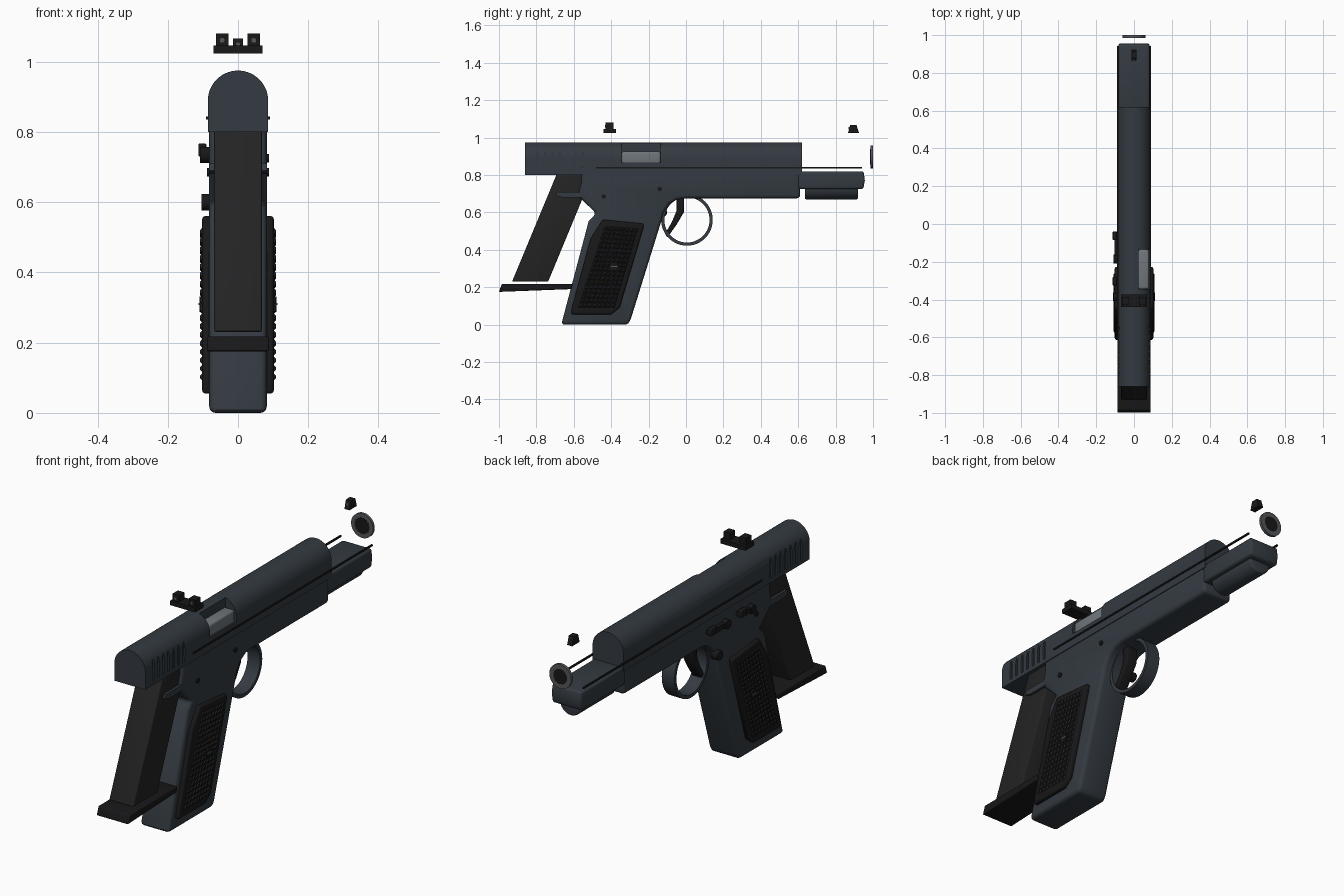
import bpy, bmesh, math
from mathutils import Vector

if "Cube" in bpy.data.objects:
    bpy.data.objects.remove(bpy.data.objects["Cube"])


def material(name, rgb):
    m = bpy.data.materials.new(name)
    m.diffuse_color = (*rgb, 1)
    m.use_nodes = True
    m.node_tree.nodes["Principled BSDF"].inputs["Base Color"].default_value = m.diffuse_color
    return m


BLUED = material("blued_steel", (0.034, 0.043, 0.053))
DARK = material("magazine_black", (0.017, 0.017, 0.017))
BLACK = material("matte_black", (0.009, 0.009, 0.010))
STEEL = material("bare_steel", (0.16, 0.18, 0.20))
RING = material("muzzle_grey", (0.09, 0.095, 0.10))


def finish(name, bm, mat, bevel=0, segments=3):
    bmesh.ops.recalc_face_normals(bm, faces=bm.faces[:])
    me = bpy.data.meshes.new(name)
    bm.to_mesh(me)
    bm.free()
    ob = bpy.data.objects.new(name, me)
    bpy.context.collection.objects.link(ob)
    if mat:
        me.materials.append(mat)
    bpy.ops.object.select_all(action='DESELECT')
    bpy.context.view_layer.objects.active = ob
    ob.select_set(True)
    if bevel:
        b = ob.modifiers.new("bevel", 'BEVEL')
        b.width, b.segments, b.angle_limit = bevel, segments, math.radians(40)
        bpy.ops.object.modifier_apply(modifier="bevel")
    bpy.ops.object.shade_smooth_by_angle(angle=math.radians(35))
    return ob


def add_prism(bm, pts, a, b, axis='x'):
    """Extrude an outline: (y, z) points along x, or (x, z) points along y."""
    put = (lambda p, t: (t, p[0], p[1])) if axis == 'x' else (lambda p, t: (p[0], t, p[1]))
    lo = [bm.verts.new(put(p, a)) for p in pts]
    hi = [bm.verts.new(put(p, b)) for p in pts]
    bm.faces.new(lo)
    bm.faces.new(hi[::-1])
    n = len(pts)
    for i in range(n):
        bm.faces.new((lo[i], lo[(i + 1) % n], hi[(i + 1) % n], hi[i]))


def prism(name, pts, a, b, mat, bevel=0, axis='x', segments=3):
    bm = bmesh.new()
    add_prism(bm, pts, a, b, axis)
    return finish(name, bm, mat, bevel, segments)


def rect(u0, u1, v0, v1):
    return [(u0, v0), (u1, v0), (u1, v1), (u0, v1)]


def circle(u, v, r, n=32, start=0, sweep=2 * math.pi):
    full = abs(sweep - 2 * math.pi) < 1e-6
    return [(u + r * math.cos(start + sweep * i / (n if full else n - 1)),
             v + r * math.sin(start + sweep * i / (n if full else n - 1))) for i in range(n)]


def annulus(name, u, v, r_out, r_in, a, b, mat, axis='x', n=48):
    bm = bmesh.new()
    put = (lambda p, t: (t, p[0], p[1])) if axis == 'x' else (lambda p, t: (p[0], t, p[1]))
    loops = [[bm.verts.new(put(p, t)) for p in circle(u, v, r, n)]
             for r, t in ((r_out, a), (r_out, b), (r_in, b), (r_in, a))]
    for k in range(4):
        A, B = loops[k], loops[(k + 1) % 4]
        for i in range(n):
            j = (i + 1) % n
            bm.faces.new((A[i], A[j], B[j], B[i]))
    return finish(name, bm, mat)


def cut(target, bm):
    cutter = finish("cutter", bm, None)
    cutter.hide_render = True
    bpy.context.view_layer.objects.active = target
    m = target.modifiers.new("cut", 'BOOLEAN')
    m.operation, m.solver, m.object = 'DIFFERENCE', 'EXACT', cutter
    bpy.ops.object.modifier_apply(modifier="cut")
    bpy.data.objects.remove(cutter)


# slide: round-topped bar with ejection port and rear serrations
arch = [(-0.086, 0.80), (0.086, 0.80)] + circle(0, 0.889, 0.086, 29, 0, math.pi)
slide = prism("slide", arch, -0.86, 0.62, BLUED, axis='y')
bm = bmesh.new()
add_prism(bm, rect(-0.345, -0.135, 0.866, 1.05), 0.025, 0.15)
cut(slide, bm)
bm = bmesh.new()
for s in (-1, 1):
    for i in range(7):
        y = -0.80 + i * 0.04
        add_prism(bm, rect(y, y + 0.014, 0.82, 0.93), s * 0.078, s * 0.12)
cut(slide, bm)
bpy.context.view_layer.objects.active = slide
slide.select_set(True)
bpy.ops.object.shade_smooth_by_angle(angle=math.radians(35))
prism("chamber_block", rect(-0.344, -0.136, 0.86, 0.925), 0.02, 0.079, STEEL, 0.01)

# frame with grip
frame = [(-0.56, 0.86), (-0.56, 0.76), (-0.58, 0.69), (-0.48, 0.595), (-0.52, 0.555),
         (-0.667, 0.0), (-0.31, 0.0), (-0.295, 0.03), (-0.13, 0.56), (-0.12, 0.60),
         (-0.09, 0.645), (-0.05, 0.668), (0.0, 0.675), (0.61, 0.675), (0.61, 0.86)]
prism("frame", frame, -0.082, 0.082, BLUED, 0.018)
nose = [(0.60, 0.725), (0.948, 0.725), (0.956, 0.77), (0.95, 0.82), (0.60, 0.82)]
prism("frame_nose", nose, -0.083, 0.083, BLUED, 0.012)
prism("dust_cover", circle(0, 0.73, 0.06), 0.635, 0.92, BLUED, 0.008, axis='y')

# trigger and guard
annulus("trigger_guard", 0.005, 0.56, 0.138, 0.121, -0.035, 0.035, BLUED)
trigger = [(-0.05, 0.69), (-0.01, 0.69), (-0.012, 0.60), (-0.05, 0.535), (-0.10, 0.465),
           (-0.112, 0.485), (-0.075, 0.55), (-0.05, 0.61)]
prism("trigger", trigger, -0.028, 0.028, BLACK, 0.006)

# magazine, partly withdrawn behind the grip
prism("magazine", [(-0.93, 0.23), (-0.737, 0.23), (-0.495, 0.815), (-0.687, 0.815)],
      -0.068, 0.068, DARK, 0.006)
prism("magazine_base", [(-1.0, 0.175), (-0.612, 0.19), (-0.606, 0.218), (-0.985, 0.218)],
      -0.088, 0.088, BLACK, 0.005)

panel = [(-0.445, 0.562), (-0.225, 0.54), (-0.23, 0.51), (-0.355, 0.09), (-0.40, 0.055),
         (-0.615, 0.055), (-0.61, 0.09), (-0.51, 0.46)]
corners = [Vector(c) for c in ((-0.58, 0.09), (-0.38, 0.09), (-0.255, 0.515), (-0.435, 0.53))]


def on_panel(u, v):
    a, b, c, d = corners
    return a.lerp(b, u).lerp(d.lerp(c, u), v)


for s, side in ((1, "right"), (-1, "left")):
    # tang beside the magazine, slide line, pins
    prism("tang_" + side, [(-0.695, 0.69), (-0.66, 0.68), (-0.55, 0.68), (-0.55, 0.71), (-0.69, 0.71)],
          s * 0.069, s * 0.082, BLUED)
    prism("slide_line_" + side, rect(-0.48, 0.942, 0.836, 0.844), s * 0.083, s * 0.091, BLACK)
    for i, (y, z) in enumerate(((-0.44, 0.685), (-0.14, 0.725))):
        prism(f"pin_{i}_{side}", circle(y, z, 0.012, 16), s * 0.07, s * 0.088, BLACK)

    # grip panel with checkering and screw
    prism("grip_panel_" + side, panel, s * 0.07, s * 0.102, BLACK, 0.010)
    bm = bmesh.new()
    nu, nv = 8, 18
    for i in range(nu):
        for j in range(nv):
            q = [on_panel(u / nu, v / nv) for u, v in
                 ((i + .08, j + .08), (i + .92, j + .08), (i + .92, j + .92), (i + .08, j + .92))]
            base = [bm.verts.new((s * 0.1015, *p)) for p in q]
            mid = sum(q, Vector((0, 0))) / 4
            top = [bm.verts.new((s * 0.108, *mid.lerp(p, 0.35))) for p in q]
            bm.faces.new(top)
            for k in range(4):
                bm.faces.new((base[k], base[(k + 1) % 4], top[(k + 1) % 4], top[k]))
    finish("checkering_" + side, bm, DARK)
    prism("grip_screw_" + side, circle(-0.385, 0.31, 0.022, 20), s * 0.09, s * 0.110, BLACK)
    prism("screw_slot_" + side, rect(-0.403, -0.367, 0.307, 0.313), s * 0.105, s * 0.112, RING)

# controls on the left side
for name, y0, y1, z in (("slide_stop", -0.20, -0.04, 0.735), ("safety_lever", -0.40, -0.28, 0.735)):
    prism(name, [(y0, z - 0.012), (y1 - 0.03, z - 0.012), (y1, z + 0.0), (y1, z + 0.02),
                 (y0, z + 0.012)], -0.104, -0.075, BLACK, 0.003)
    prism(name + "_pivot", circle(y0 + 0.015, z, 0.023, 20), -0.108, -0.075, BLACK)
    prism(name + "_thumb_pad", rect(y1 - 0.045, y1, z - 0.005, z + 0.032), -0.113, -0.09, BLACK, 0.004)
prism("magazine_release", circle(-0.125, 0.60, 0.024, 24), -0.104, -0.06, BLACK, 0.003)

# sights, floating above the slide
prism("rear_sight_base", rect(-0.44, -0.373, 1.024, 1.046), -0.07, 0.07, BLACK)
for s, side in ((1, "right"), (-1, "left")):
    prism("rear_sight_post_" + side, rect(-0.43, -0.388, 1.04, 1.08), s * 0.027, s * 0.063, BLACK)
    prism("rear_sight_dot_" + side, circle(s * 0.045, 1.061, 0.007, 16), -0.433, -0.428, RING, axis='y')
prism("front_sight", [(0.866, 1.024), (0.925, 1.024), (0.912, 1.067), (0.878, 1.067)],
      -0.014, 0.014, BLACK)
prism("front_sight_dot", circle(0, 1.05, 0.007, 16), 0.868, 0.878, RING, axis='y')

# muzzle ring ahead of the slide, with a toothed bore
annulus("muzzle_ring", 0, 0.897, 0.061, 0.038, 0.986, 1.0, RING, axis='y')
teeth = [(r * math.cos(k * math.pi / 16), 0.897 + r * math.sin(k * math.pi / 16))
         for k in range(32) for r in ((0.043,) if k % 2 else (0.037,))]
prism("muzzle_bore", teeth, 0.985, 0.9995, BLACK, axis='y')
